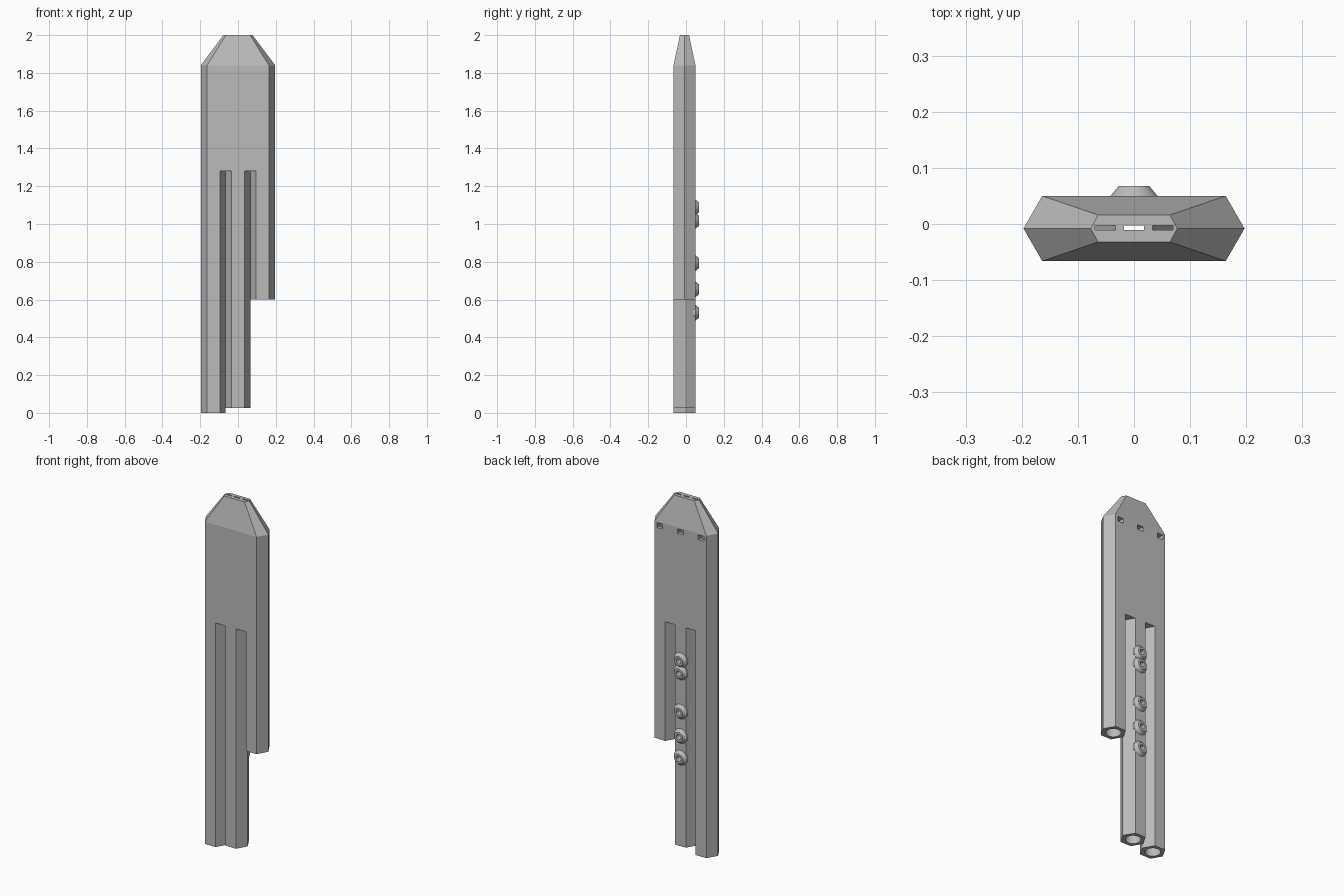
import bpy, bmesh, math
from mathutils import Matrix, Vector

cube = bpy.data.objects.get("Cube")
if cube:
    bpy.data.objects.remove(cube)

grey = bpy.data.materials.new("plain_grey")
grey.use_nodes = True
grey.diffuse_color = (0.5, 0.5, 0.5, 1)
grey.node_tree.nodes["Principled BSDF"].inputs["Base Color"].default_value = (0.5, 0.5, 0.5, 1)

YC = -0.008          # depth centre of the tubes
R = 0.067            # hexagon corner radius
H = R * math.sqrt(3) / 2
STEP = 0.13          # spacing of the tubes


def finish(bm, name):
    bmesh.ops.recalc_face_normals(bm, faces=bm.faces)
    mesh = bpy.data.meshes.new(name)
    bm.to_mesh(mesh)
    bm.free()
    mesh.materials.append(grey)
    obj = bpy.data.objects.new(name, mesh)
    bpy.context.collection.objects.link(obj)
    return obj


def loft(name, rings):
    """Closed solid through rings that have equal point counts."""
    bm = bmesh.new()
    loops = [[bm.verts.new(p) for p in ring] for ring in rings]
    n = len(loops[0])
    for a, b in zip(loops, loops[1:]):
        for i in range(n):
            j = (i + 1) % n
            bm.faces.new((a[i], a[j], b[j], b[i]))
    bm.faces.new(loops[0])
    bm.faces.new(loops[-1])
    return finish(bm, name)


def flat_hexagon(half_width, half_flat, half_depth, z):
    pts = [(half_width, 0), (half_flat, half_depth), (-half_flat, half_depth),
           (-half_width, 0), (-half_flat, -half_depth), (half_flat, -half_depth)]
    return [(x, YC + y, z) for x, y in pts]


def box(x0, x1, y0, y1, z0, z1, shift=0):
    """Box cutter; shift moves its top sideways."""
    def ring(z, s):
        return [(x0 + s, y0, z), (x1 + s, y0, z), (x1 + s, y1, z), (x0 + s, y1, z)]
    return loft("cutter", [ring(z0, 0), ring(z1, shift)])


def cylinder(radius, start, end):
    start, end = Vector(start), Vector(end)
    axis = end - start
    matrix = Matrix.Translation((start + end) / 2) @ axis.to_track_quat("Z", "Y").to_matrix().to_4x4()
    bm = bmesh.new()
    bmesh.ops.create_cone(bm, cap_ends=True, segments=48, radius1=radius,
                          radius2=radius, depth=axis.length, matrix=matrix)
    return finish(bm, "cutter")


def activate(obj):
    bpy.ops.object.select_all(action="DESELECT")
    obj.select_set(True)
    bpy.context.view_layer.objects.active = obj


def cut(obj, cutter):
    cutter.hide_render = True
    mod = obj.modifiers.new("cut", "BOOLEAN")
    mod.operation = "DIFFERENCE"
    mod.solver = "EXACT"
    mod.object = cutter
    activate(obj)
    bpy.ops.object.modifier_apply(modifier=mod.name)
    bpy.data.objects.remove(cutter)


def smooth(obj):
    activate(obj)
    bpy.ops.object.shade_smooth_by_angle(angle=math.radians(10))


# Wide body with a tapered mouthpiece
wide = STEP + R
flat = STEP + R / 2
body = loft("flute_body", [
    flat_hexagon(wide, flat, H, 0),
    flat_hexagon(wide, flat, H, 1.84),
    flat_hexagon(0.077, 0.064, 0.024, 2.0),
])

# V grooves that part the lower body into three hexagonal tubes
for x in (-STEP / 2, STEP / 2):
    for side in (-1, 1):
        near, far = 0.0035, 0.0035 + 0.04 * math.sqrt(3)

        def vee(z):
            return [(x, YC + side * near, z), (x + 0.04, YC + side * far, z),
                    (x - 0.04, YC + side * far, z)]
        cut(body, loft("cutter", [vee(-0.1), vee(1.28)]))

# Stepped tube lengths
cut(body, box(STEP / 2, 0.3, -0.2, 0.2, -0.2, 0.6))
cut(body, box(-STEP / 2, 0.3, -0.2, 0.2, -0.2, 0.025))

# Bores, sound windows and breath slots
for i in (-1, 0, 1):
    x = i * STEP
    cut(body, cylinder(0.04, (x, YC, -0.1), (x, YC, 1.812)))
    cut(body, box(x - 0.018, x + 0.018, -0.015, 0.1, 1.805, 1.832))
    cut(body, box(x - 0.018, x + 0.018, -0.011, -0.003, 1.82, 2.01, -i * 0.083))

# Finger holes with raised collars on the back of the middle tube
collar_profile = [(0.015, 0.036), (0.042, 0.036), (0.042, 0.05),
                  (0.027, 0.068), (0.015, 0.068)]
for n, z in enumerate((0.53, 0.654, 0.793, 1.017, 1.087)):
    cut(body, cylinder(0.015, (0, 0, z), (0, 0.1, z)))
    bm = bmesh.new()
    verts = [bm.verts.new((r, y, z)) for r, y in collar_profile]
    edges = [bm.edges.new((a, b)) for a, b in zip(verts, verts[1:] + verts[:1])]
    bmesh.ops.spin(bm, geom=verts + edges, cent=(0, 0, z), axis=(0, 1, 0),
                   angle=math.tau, steps=48)
    bmesh.ops.remove_doubles(bm, verts=bm.verts, dist=0.0001)
    smooth(finish(bm, f"finger_hole_collar_{n + 1}"))

smooth(body)
